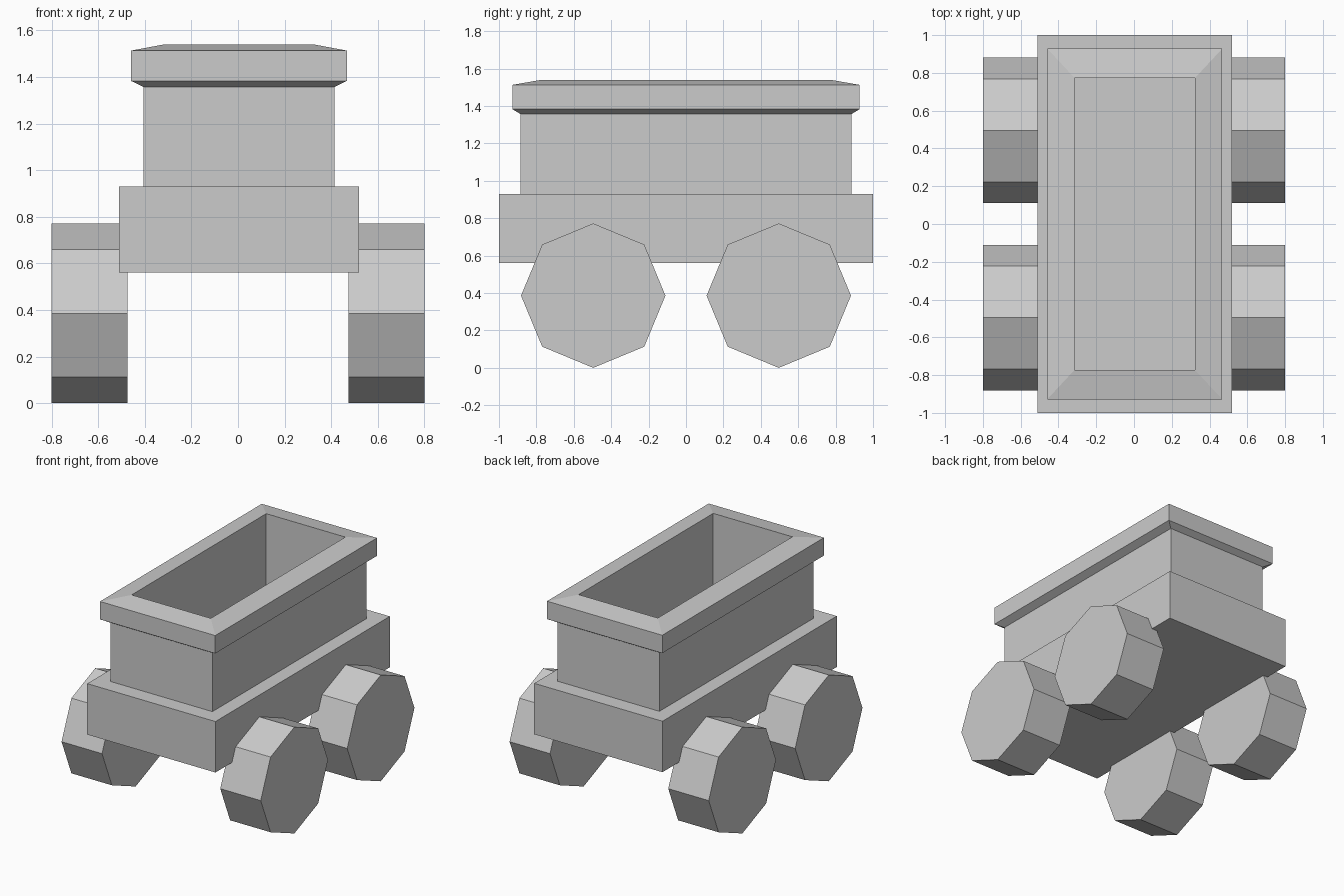
import bpy, bmesh
from math import pi
from mathutils import Matrix

if "Cube" in bpy.data.objects:
    bpy.data.objects.remove(bpy.data.objects["Cube"])


def finish(name, bm):
    bmesh.ops.recalc_face_normals(bm, faces=bm.faces[:])
    mesh = bpy.data.meshes.new(name)
    bm.to_mesh(mesh)
    bm.free()
    obj = bpy.data.objects.new(name, mesh)
    bpy.context.collection.objects.link(obj)
    return obj


def box(name, size, center):
    bm = bmesh.new()
    bmesh.ops.create_cube(bm, size=1, matrix=Matrix.Translation(center) @ Matrix.Diagonal((*size, 1)))
    return finish(name, bm)


def rect_loop(name, profile, cx):
    """Sweep a closed (half width, half length, z) profile around a rectangle."""
    bm = bmesh.new()
    rings = [[bm.verts.new((cx + sx * hx, sy * hy, z))
              for sx, sy in ((-1, -1), (1, -1), (1, 1), (-1, 1))]
             for hx, hy, z in profile]
    for a, b in zip(rings, rings[1:] + rings[:1]):
        for i in range(4):
            j = (i + 1) % 4
            bm.faces.new((a[i], a[j], b[j], b[i]))
    return finish(name, bm)


def wheel(name, x, y):
    # octagonal prism lying along x, one corner pointing down
    r, width = 0.386, 0.325
    bm = bmesh.new()
    bmesh.ops.create_cone(bm, cap_ends=True, segments=8, radius1=r, radius2=r, depth=width,
                          matrix=Matrix.Translation((x, y, r)) @ Matrix.Rotation(pi / 2, 4, 'Y'))
    return finish(name, bm)


# Chassis block, its top is also the floor of the tub
box("chassis", (1.03, 2.0, 0.37), (0.004, 0, 0.745))

# Hollow tub with overhanging bevelled rim, sunk slightly into the chassis
rect_loop("tub_with_rim", [
    (0.41, 0.885, 0.90),
    (0.41, 0.885, 1.357),
    (0.463, 0.928, 1.383),
    (0.463, 0.928, 1.513),
    (0.318, 0.772, 1.54),
    (0.318, 0.772, 0.90),
], 0.004)

# Four wheels
for side, sx in (("left", -1), ("right", 1)):
    for end, sy in (("front", -1), ("back", 1)):
        wheel(f"{end}_{side}_wheel", sx * 0.6375, sy * 0.496)
